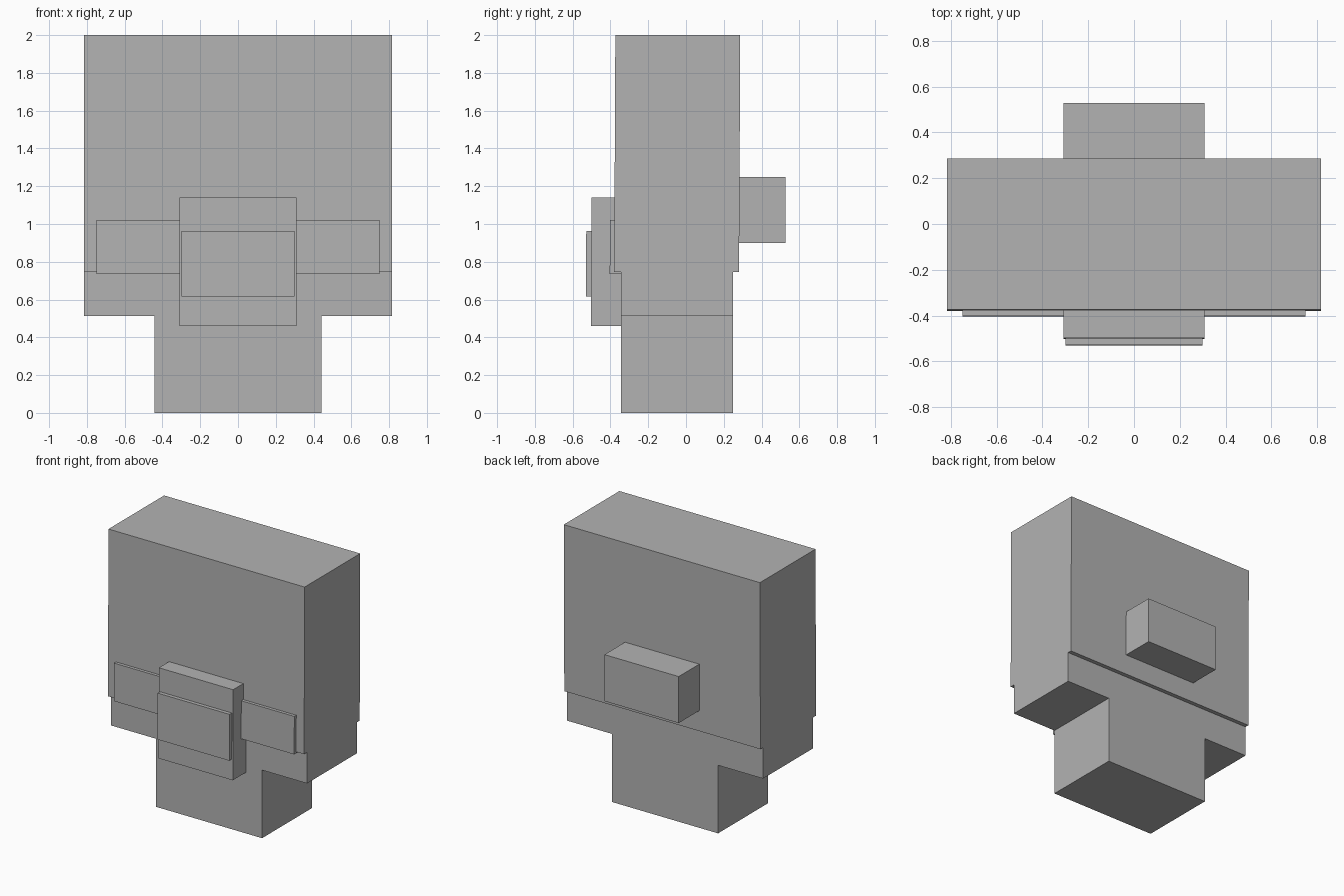
import bpy
import bmesh

cube = bpy.data.objects.get("Cube")
if cube:
    bpy.data.objects.remove(cube, do_unlink=True)

grey = bpy.data.materials.new("plain grey")
grey.use_nodes = True
colour = (0.45, 0.45, 0.45, 1.0)
grey.diffuse_color = colour
grey.node_tree.nodes["Principled BSDF"].inputs["Base Color"].default_value = colour


def finish(name, bm):
    bmesh.ops.recalc_face_normals(bm, faces=bm.faces)
    mesh = bpy.data.meshes.new(name)
    bm.to_mesh(mesh)
    bm.free()
    mesh.materials.append(grey)
    obj = bpy.data.objects.new(name, mesh)
    bpy.context.collection.objects.link(obj)
    return obj


def box(name, x, y, z, lean=0.0):
    """Box from ranges; its top is shifted back by lean."""
    bm = bmesh.new()
    bmesh.ops.create_cube(bm, size=1)
    for v in bm.verts:
        top = v.co.z > 0
        v.co = (x[v.co.x > 0], y[v.co.y > 0] + lean * top, z[top])
    return finish(name, bm)


def extrude_profile(name, points, y):
    """Front outline in x and z, extruded through the y range."""
    bm = bmesh.new()
    face = bm.faces.new([bm.verts.new((px, y[0], pz)) for px, pz in points])
    result = bmesh.ops.extrude_face_region(bm, geom=[face])
    moved = [g for g in result["geom"] if isinstance(g, bmesh.types.BMVert)]
    bmesh.ops.translate(bm, verts=moved, vec=(0, y[1] - y[0], 0))
    return finish(name, bm)


# Lower body: wide band on a narrow base
half = [(0.442, 0), (0.442, 0.512), (0.816, 0.512), (0.816, 0.75)]
outline = half + [(-px, pz) for px, pz in reversed(half)]
extrude_profile("lower_body", outline, (-0.345, 0.25))

# Large upper body, leaning very slightly back
box("upper_body", (-0.816, 0.816), (-0.38, 0.281), (0.745, 2.0), 0.006)

# Front block with its raised panel
box("front_block", (-0.309, 0.309), (-0.503, -0.345), (0.46, 1.14), 0.004)
box("front_panel", (-0.299, 0.299), (-0.53, -0.49), (0.615, 0.963), 0.002)

# Side panels on both sides of the front block
for side, name in ((-1, "right_side_panel"), (1, "left_side_panel")):
    box(name, sorted((side * 0.30, side * 0.75)), (-0.404, -0.345), (0.735, 1.02), 0.002)

# Back block
box("back_block", (-0.309, 0.309), (0.27, 0.528), (0.90, 1.25))
